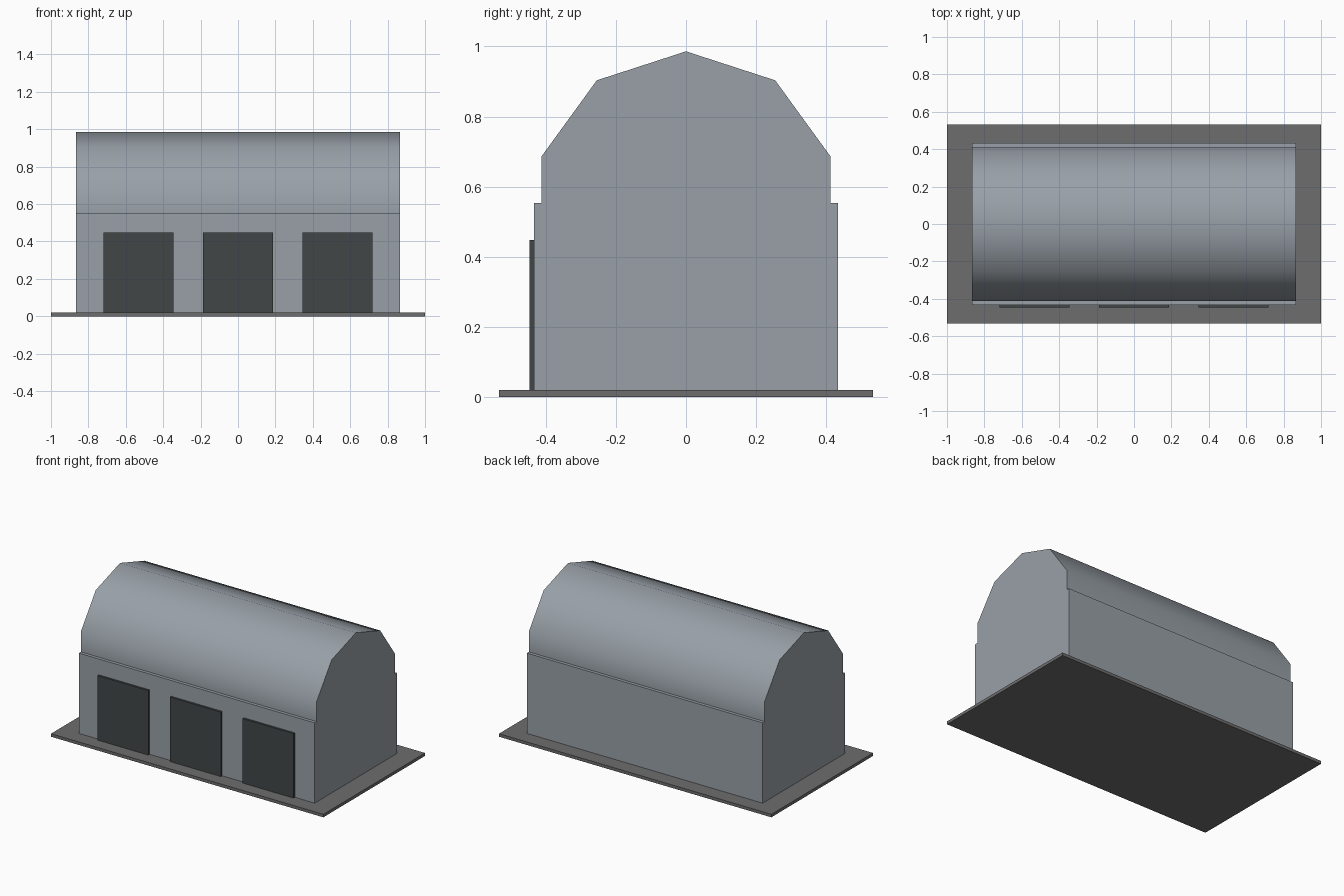
import bpy
import bmesh
from math import sin, cos, radians

cube = bpy.data.objects.get("Cube")
if cube:
    bpy.data.objects.remove(cube, do_unlink=True)


def material(name, rgb):
    mat = bpy.data.materials.new(name)
    mat.use_nodes = True
    color = (*rgb, 1.0)
    mat.diffuse_color = color
    mat.node_tree.nodes["Principled BSDF"].inputs["Base Color"].default_value = color
    return mat


def add_object(name, bm, mat):
    bmesh.ops.recalc_face_normals(bm, faces=bm.faces)
    mesh = bpy.data.meshes.new(name)
    bm.to_mesh(mesh)
    bm.free()
    mesh.materials.append(mat)
    obj = bpy.data.objects.new(name, mesh)
    bpy.context.collection.objects.link(obj)
    return obj


def box(name, low, high, mat):
    bm = bmesh.new()
    bmesh.ops.create_cube(bm, size=1)
    for v in bm.verts:
        v.co = [high[i] if v.co[i] > 0 else low[i] for i in range(3)]
    return add_object(name, bm, mat)


metal = material("blue grey metal", (0.315, 0.352, 0.388))
door_grey = material("dark door grey", (0.052, 0.062, 0.062))
concrete = material("concrete grey", (0.153, 0.153, 0.153))

SLAB_TOP, EAVES = 0.02, 0.553
HALF_LENGTH, HALF_DEPTH = 0.866, 0.433

# Ground slab and walls
box("ground_slab", (-1, -0.533, 0), (1, 0.533, SLAB_TOP), concrete)
box("walls", (-HALF_LENGTH, -HALF_DEPTH, SLAB_TOP),
    (HALF_LENGTH, HALF_DEPTH, EAVES), metal)

# Barrel roof: upper half of a ten-sided cylinder with upright lower sides
arc = [(HALF_DEPTH * sin(radians(a)), EAVES + HALF_DEPTH * cos(radians(a)))
       for a in range(-72, 73, 36)]
profile = [(arc[0][0], EAVES), *arc, (arc[-1][0], EAVES)]
bm = bmesh.new()
end = bm.faces.new([bm.verts.new((-HALF_LENGTH, y, z)) for y, z in profile])
result = bmesh.ops.extrude_face_region(bm, geom=[end], use_keep_orig=True)
moved = [g for g in result["geom"] if isinstance(g, bmesh.types.BMVert)]
bmesh.ops.translate(bm, verts=moved, vec=(2 * HALF_LENGTH, 0, 0))
roof = add_object("barrel_roof", bm, metal)

bpy.ops.object.select_all(action="DESELECT")
roof.select_set(True)
bpy.context.view_layer.objects.active = roof
bpy.ops.object.shade_smooth_by_angle(angle=radians(40))

# Three garage doors along the front
for side, x in (("right", -0.533), ("middle", 0), ("left", 0.533)):
    box(side + "_garage_door", (x - 0.187, -0.447, SLAB_TOP),
        (x + 0.187, -HALF_DEPTH, 0.448), door_grey)
